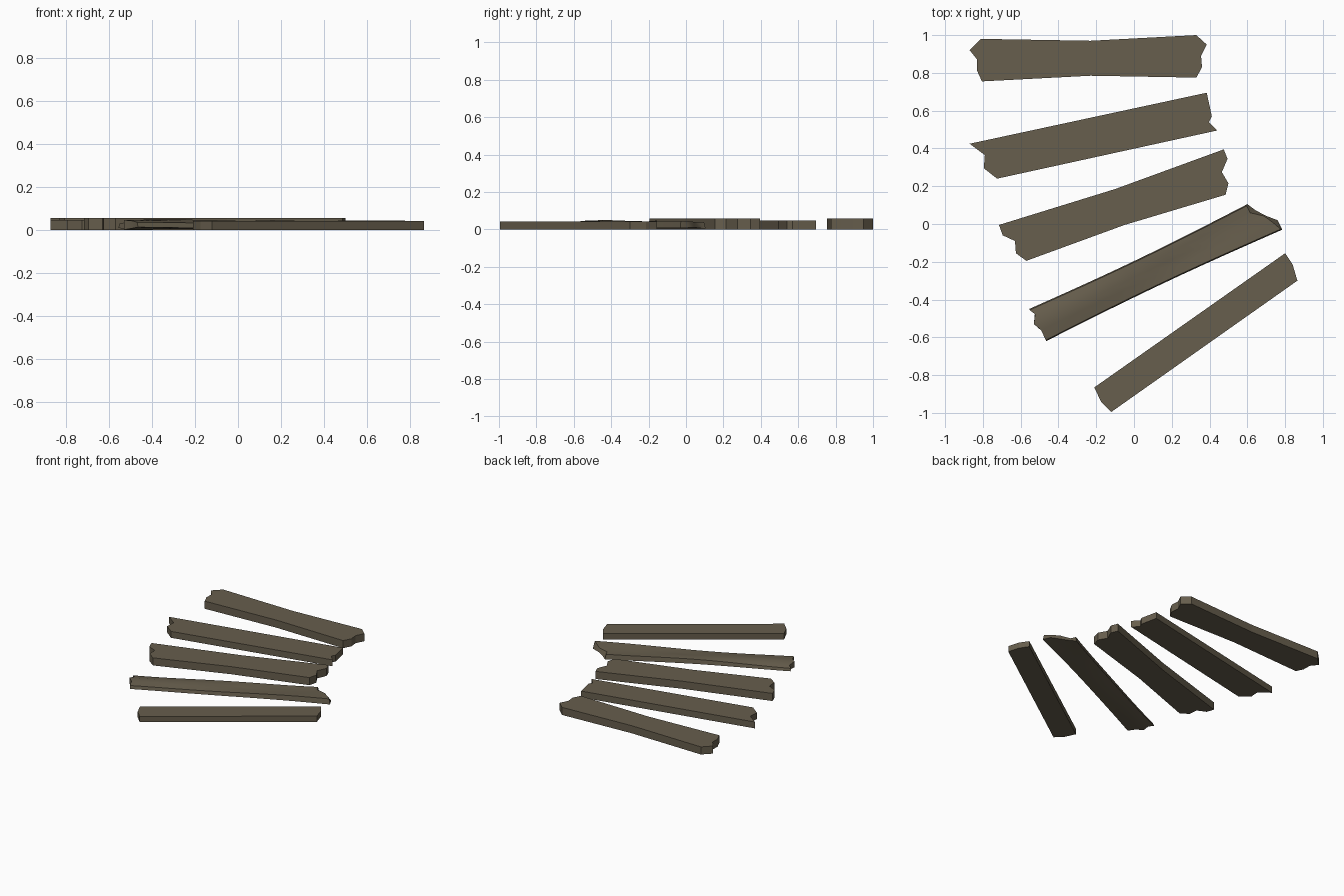
import bpy, bmesh, math
from mathutils import Vector

if "Cube" in bpy.data.objects:
    bpy.data.objects.remove(bpy.data.objects["Cube"])

wood = bpy.data.materials.new("weathered brown wood")
wood.diffuse_color = (0.135, 0.112, 0.074, 1)
wood.use_nodes = True
wood.node_tree.nodes["Principled BSDF"].inputs["Base Color"].default_value = wood.diffuse_color


def finish(bm, name):
    bmesh.ops.recalc_face_normals(bm, faces=bm.faces)
    me = bpy.data.meshes.new(name)
    bm.to_mesh(me)
    bm.free()
    me.materials.append(wood)
    ob = bpy.data.objects.new(name, me)
    bpy.context.collection.objects.link(ob)
    return ob


def plank(name, outline, height):
    """Flat board: outline seen from above, extruded upwards."""
    bm = bmesh.new()
    face = bm.faces.new([bm.verts.new((x, y, 0)) for x, y in outline])
    ext = bmesh.ops.extrude_face_region(bm, geom=[face], use_keep_orig=True)
    for v in ext["geom"]:
        if isinstance(v, bmesh.types.BMVert):
            v.co.z = height
    return finish(bm, name)


# flat boards with broken ends
plank("back_plank", [(-.87, .92), (-.81, .98), (-.23, .97), (.33, 1), (.385, .95), (.355, .89),
                     (.36, .83), (.33, .775), (-.23, .785), (-.805, .755), (-.83, .81), (-.83, .87)], .057)
plank("second_plank", [(-.87, .425), (.385, .695), (.412, .57), (.397, .54), (.44, .495),
                       (-.725, .24), (-.795, .295), (-.79, .365)], .048)
plank("middle_plank", [(-.715, -.005), (-.1, .185), (.475, .395), (.495, .345), (.465, .275), (.5, .215),
                       (.485, .155), (-.05, -.005), (-.57, -.195), (-.625, -.155), (-.63, -.09), (-.695, -.06)], .057)
plank("front_plank", [(.8, -.155), (.84, -.215), (.865, -.3), (-.12, -.995), (-.175, -.94), (-.21, -.865)], .043)

# warped board: cupped, rippled slab lofted between two jagged ends
left = [(-.555, -.45), (-.525, -.475), (-.53, -.53), (-.49, -.565), (-.465, -.62)]
right = [(.6, .105), (.64, .075), (.695, .045), (.76, .02), (.785, -.03)]
N = 12
bm = bmesh.new()
grids = []
for layer in (0, 1):
    grid = []
    for i in range(N + 1):
        t = i / N
        row = []
        for j in range(5):
            v = (j - 2) / 2                      # -1 back edge, 1 front edge
            p = Vector(left[j]).lerp(Vector(right[j]), t)
            pinch = .012 * math.sin(math.pi * t)
            p += Vector((.42, -.9)) * (-v * pinch)
            ripple = .004 * math.sin(7 * t + 2 * v)
            if layer:                            # upper side
                z = .040 + .007 * math.cos(math.pi * v) * (1 - 1.4 * t) + ripple
                if j == 1 and 0.5 < t < 0.75:
                    z += .006
                p += Vector((.42, -.9)) * (-v * .006)
                if i == N:
                    p -= Vector((.02, .01)) * (j % 2 + .3)
            else:                                # under side
                z = .007 - .005 * math.cos(math.pi * v) * (1 - 1.4 * t) + ripple * .5
            row.append(bm.verts.new((p.x, p.y, min(max(z, 0), .054))))
        grid.append(row)
    grids.append(grid)
    for i in range(N):
        for j in range(4):
            bm.faces.new((grid[i][j], grid[i + 1][j], grid[i + 1][j + 1], grid[i][j + 1]))
lo, up = grids
for i in range(N):                               # long sides
    for j in (0, 4):
        bm.faces.new((lo[i][j], lo[i + 1][j], up[i + 1][j], up[i][j]))
for j in range(4):                               # ends
    for i in (0, N):
        bm.faces.new((lo[i][j], lo[i][j + 1], up[i][j + 1], up[i][j]))
warped = finish(bm, "warped_plank")
bpy.context.view_layer.objects.active = warped
warped.select_set(True)
bpy.ops.object.shade_smooth_by_angle(angle=math.radians(35))
